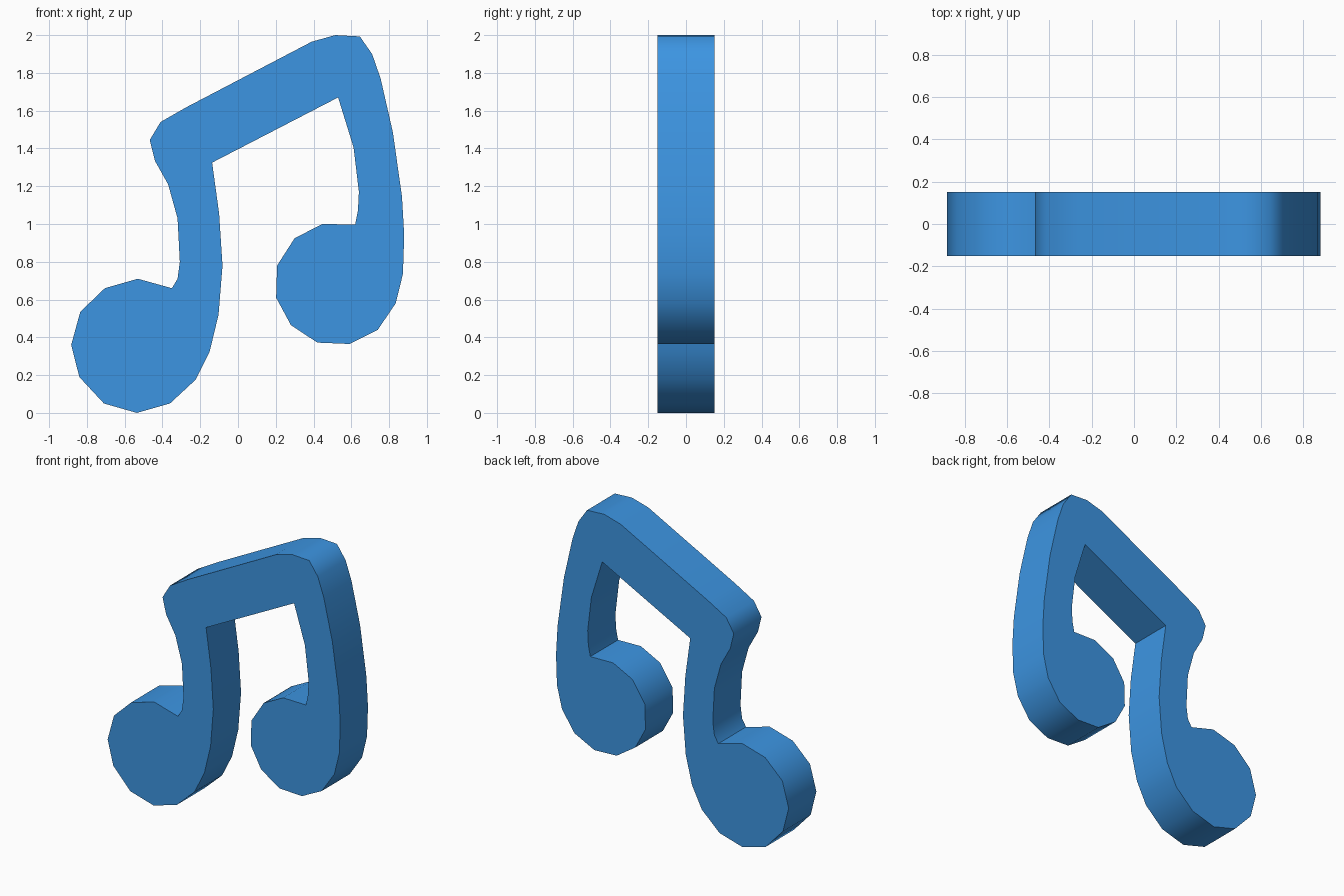
import bpy, bmesh, math

if "Cube" in bpy.data.objects:
    bpy.data.objects.remove(bpy.data.objects["Cube"])

HALF_DEPTH = 0.15

# Outline of the beamed note pair in the front view (x, z), clockwise
left_head = [(-0.36, 0.05), (-0.535, 0.0), (-0.71, 0.05), (-0.84, 0.19), (-0.883, 0.36),
             (-0.835, 0.535), (-0.705, 0.66), (-0.53, 0.71), (-0.35, 0.66)]
left_stem_outer = [(-0.32, 0.71), (-0.308, 0.80), (-0.32, 1.03), (-0.37, 1.21),
                   (-0.44, 1.335), (-0.467, 1.445)]
beam_top = [(-0.41, 1.54), (-0.27, 1.62), (0.39, 1.965), (0.515, 2.0), (0.645, 1.993)]
right_stem_outer = [(0.71, 1.90), (0.755, 1.77), (0.82, 1.485), (0.868, 1.145),
                    (0.88, 0.94), (0.873, 0.735)]
right_head = [(0.835, 0.58), (0.74, 0.44), (0.59, 0.365), (0.42, 0.372), (0.28, 0.465),
              (0.202, 0.61), (0.207, 0.78), (0.30, 0.925), (0.447, 1.0), (0.62, 0.997)]
right_stem_inner = [(0.635, 1.07), (0.64, 1.17), (0.612, 1.405), (0.53, 1.67)]
left_stem_inner = [(-0.137, 1.325), (-0.10, 1.055), (-0.082, 0.78), (-0.103, 0.52),
                   (-0.15, 0.325), (-0.225, 0.175)]
outline = (left_head + left_stem_outer + beam_top + right_stem_outer
           + right_head + right_stem_inner + left_stem_inner)

# Fill the outline and extrude it through the depth
bm = bmesh.new()
front = bm.faces.new([bm.verts.new((x, -HALF_DEPTH, z)) for x, z in outline])
result = bmesh.ops.extrude_face_region(bm, geom=[front], use_keep_orig=True)
moved = [g for g in result["geom"] if isinstance(g, bmesh.types.BMVert)]
bmesh.ops.translate(bm, verts=moved, vec=(0, 2 * HALF_DEPTH, 0))
bmesh.ops.recalc_face_normals(bm, faces=bm.faces[:])

mesh = bpy.data.meshes.new("music_note")
bm.to_mesh(mesh)
bm.free()
note = bpy.data.objects.new("music_note", mesh)
bpy.context.collection.objects.link(note)

# One flat blue
blue = bpy.data.materials.new("blue")
blue.diffuse_color = (0.046, 0.30, 0.76, 1)
blue.use_nodes = True
blue.node_tree.nodes["Principled BSDF"].inputs["Base Color"].default_value = blue.diffuse_color
mesh.materials.append(blue)

# Smooth rounded rim, sharp front, back and inner corners
bpy.context.view_layer.objects.active = note
note.select_set(True)
bpy.ops.object.shade_smooth_by_angle(angle=math.radians(62))
